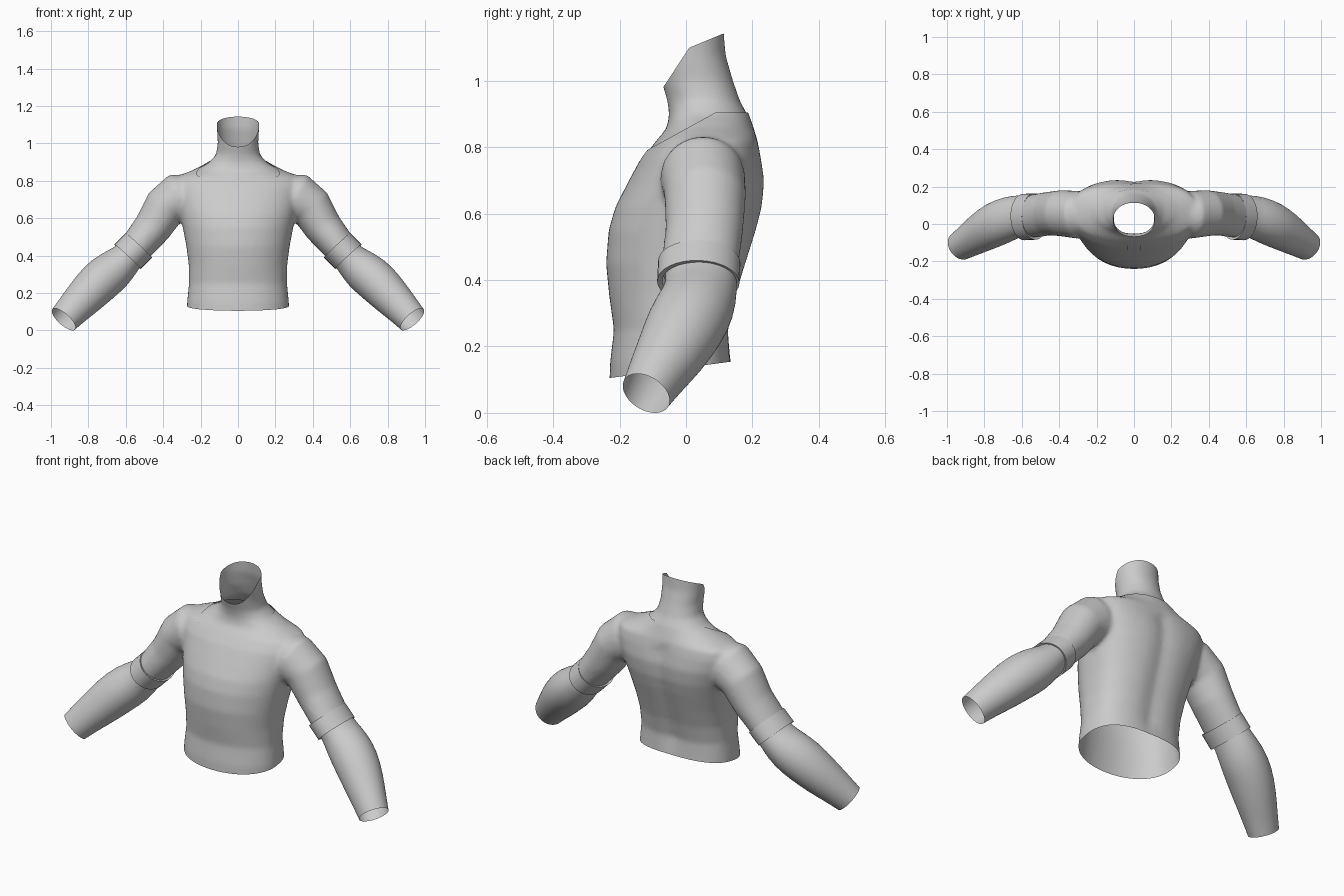
import bpy, bmesh, math
from mathutils import Vector

if "Cube" in bpy.data.objects:
    bpy.data.objects.remove(bpy.data.objects["Cube"])

SEG = 32


def new_object(name, bm):
    mesh = bpy.data.meshes.new(name)
    bm.to_mesh(mesh)
    bm.free()
    ob = bpy.data.objects.new(name, mesh)
    bpy.context.collection.objects.link(ob)
    for p in mesh.polygons:
        p.use_smooth = True
    return ob


def loft(bm, rings, caps=False):
    loops = [[bm.verts.new(p) for p in ring] for ring in rings]
    n = len(loops[0])
    for a, b in zip(loops, loops[1:]):
        for i in range(n):
            j = (i + 1) % n
            bm.faces.new((a[i], a[j], b[j], b[i]))
    if caps:
        bm.faces.new(loops[0])
        bm.faces.new(loops[-1])
    bmesh.ops.recalc_face_normals(bm, faces=bm.faces[:])


def tube_rings(stations, side=1, axis=None):
    """stations: x, y, z, radius in the xz plane, radius front to back"""
    pts = [Vector(s[:3]) for s in stations]
    rings = []
    for i, s in enumerate(stations):
        d = axis or (pts[min(i + 1, len(pts) - 1)] - pts[max(i - 1, 0)]).normalized()
        u = d.cross(Vector((0, 1, 0))).normalized()
        v = d.cross(u)
        ring = []
        for k in range(SEG):
            a = 2 * math.pi * k / SEG
            p = pts[i] + u * s[3] * math.cos(a) + v * s[4] * math.sin(a)
            ring.append((p.x * side, p.y, p.z))
        rings.append(ring)
    return rings


def torso_ring(z, w, yf, yb):
    c = (yf + yb) / 2
    groove = 0.014 if 0.2 < z < 0.8 else 0
    ring = []
    for k in range(64):
        a = 2 * math.pi * k / 64
        ca, sa = math.cos(a), math.sin(a)
        e = 2 / (2.7 if sa > 0 and z < 0.83 else 2.1)
        x = w * math.copysign(abs(ca) ** e, ca)
        y = c + (yb - yf) / 2 * math.copysign(abs(sa) ** e, sa)
        if sa > 0:
            y -= groove * math.exp(-(x / 0.05) ** 2)
        ring.append((x, y, z))
    return ring


# torso and neck: height, half width, front y, back y
TORSO = [(0.04, .275, -.232, .15), (0.15, .272, -.229, .135), (0.25, .262, -.217, .13),
         (0.35, .263, -.231, .152), (0.45, .276, -.241, .183), (0.55, .295, -.233, .214),
         (0.62, .312, -.213, .232), (0.70, .335, -.172, .239), (0.77, .35, -.134, .228),
         (0.82, .335, -.096, .216), (0.86, .235, -.062, .203), (0.90, .16, -.056, .19),
         (0.94, .123, -.061, .168), (1.0, .113, -.08, .147), (1.08, .118, -.093, .124),
         (1.2, .125, -.115, .115)]
bm = bmesh.new()
loft(bm, [torso_ring(*t) for t in TORSO], True)
# shoulders and upper arms
UPPER = [(.20, .06, .75, .09, .10), (.31, .05, .71, .135, .128), (.392, .058, .657, .116, .123),
         (.457, .055, .55, .102, .117), (.535, .043, .455, .091, .116), (.575, .04, .408, .088, .112)]
for side in (1, -1):
    loft(bm, tube_rings(UPPER, side), True)
body = new_object("shirt", bm)
m = body.modifiers.new("merge", 'REMESH')
m.mode, m.voxel_size, m.use_smooth_shade = 'VOXEL', 0.011, True
m = body.modifiers.new("soften", 'SMOOTH')
m.factor, m.iterations = 0.5, 10
dg = bpy.context.evaluated_depsgraph_get()
merged = bpy.data.meshes.new_from_object(body.evaluated_get(dg))
bpy.data.objects.remove(body)


def cut(bm, co, no, clear=False):
    geom = bm.verts[:] + bm.edges[:] + bm.faces[:]
    bmesh.ops.bisect_plane(bm, geom=geom, plane_co=co, plane_no=no, clear_outer=clear)


def is_skin(c, margin=0.0):
    line = min(.79 + .55 * (c.y + .12), .905) - margin
    notch = abs(c.x) < .035 + margin and c.y < 0 and c.z > .758 - margin
    return (c.z > line and abs(c.x) < .26) or notch


# open the hem and the slanted neck rim, mark the collar line
bm = bmesh.new()
bm.from_mesh(merged)
cut(bm, (0, -.23, .105), (0, .135, -1), True)
cut(bm, (0, .01, 1.10), (0, -1.44, 1), True)
cut(bm, (0, .01, 1.10), (0, -.4, 1), True)
cut(bm, (0, -.12, .79), (0, -.55, 1))
cut(bm, (0, 0, .905), (0, 0, 1))
cut(bm, (0, 0, .758), (0, 0, 1))
for x in (-.035, .035):
    cut(bm, (x, 0, 0), (1, 0, 0))
sleeve_end = [f for f in bm.faces if abs(f.calc_center_median().x) > .4 and
              .68 * (abs(f.calc_center_median().x) - .565) - .73 * (f.calc_center_median().z - .42) > 0]
bmesh.ops.delete(bm, geom=sleeve_end, context='FACES')
bm.normal_update()

# neck and throat, slightly beneath the shirt
skin = bm.copy()
bmesh.ops.delete(skin, geom=[f for f in skin.faces if not is_skin(f.calc_center_median(), .02)],
                 context='FACES')
skin.normal_update()
shift = [(v, v.normal * .005) for v in skin.verts]
for v, n in shift:
    v.co -= n
new_object("neck", skin)
bmesh.ops.delete(bm, geom=[f for f in bm.faces if is_skin(f.calc_center_median())], context='FACES')
new_object("shirt", bm)


def mirrored(name, rings, subdiv):
    b = bmesh.new()
    loft(b, rings)
    ob = new_object(name, b)
    m = ob.modifiers.new("mirror", 'MIRROR')
    m.use_mirror_merge = False
    if subdiv:
        m = ob.modifiers.new("smooth", 'SUBSURF')
        m.levels = m.render_levels = 1
    return ob


# sleeve cuffs
CUFF = [(.532, .04, .453, .086, .112), (.53, .04, .455, .096, .124),
        (.59, .037, .394, .096, .124), (.588, .037, .396, .084, .108)]
cuff = mirrored("sleeve_cuffs", tube_rings(CUFF, 1, Vector((.68, -.03, -.73)).normalized()), False)
bpy.context.view_layer.objects.active = cuff
cuff.select_set(True)
bpy.ops.object.shade_smooth_by_angle(angle=math.radians(40))

# forearms, open at the wrist
FORE = [(.57, .045, .415, .083, .108), (.605, .045, .375, .091, .110), (.665, .032, .322, .112, .118),
        (.738, .0, .265, .116, .121), (.812, -.042, .187, .106, .108), (.877, -.085, .12, .092, .091),
        (.932, -.12, .059, .082, .077)]
mirrored("forearms", tube_rings(FORE), True)
